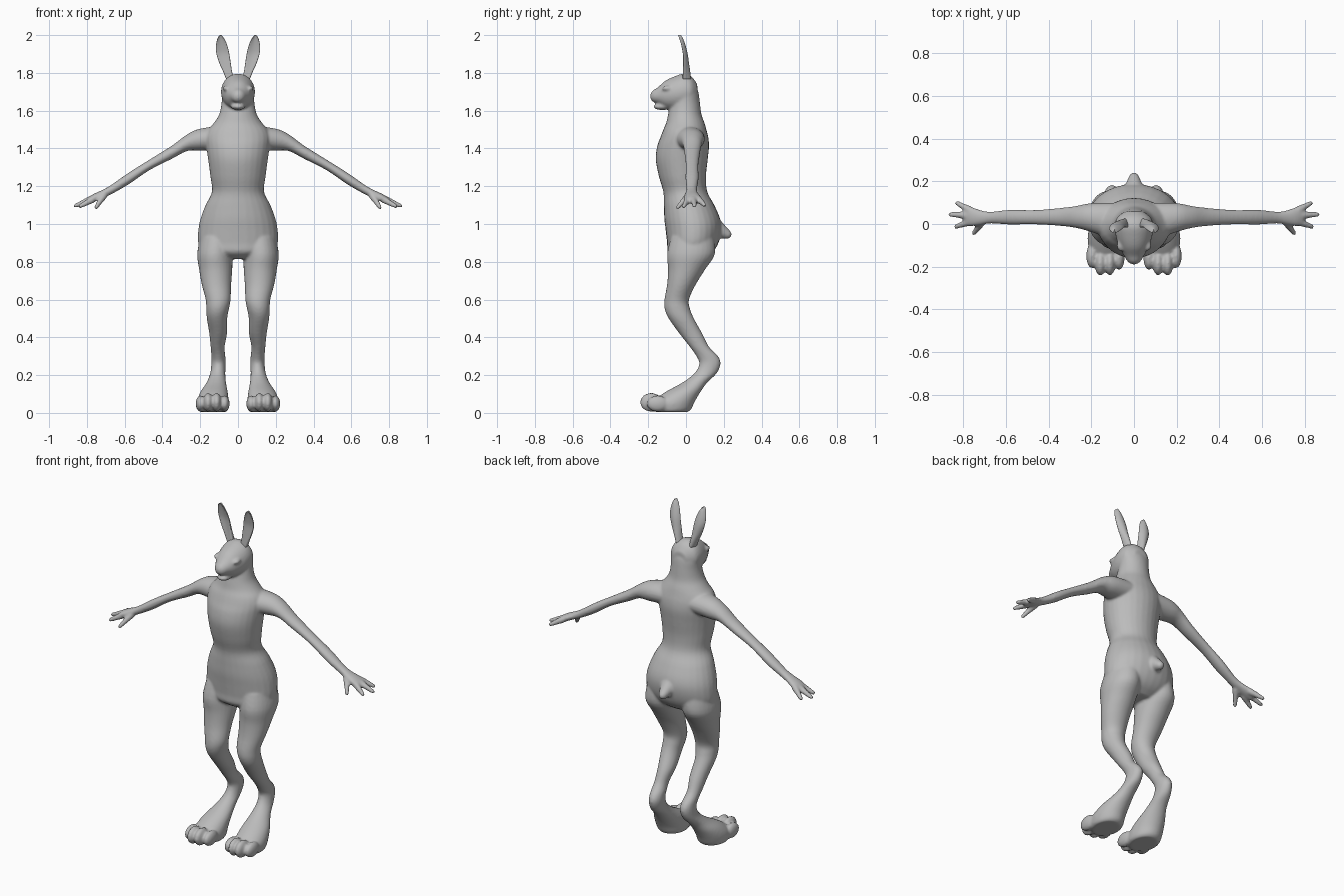
import bpy, bmesh, math
from mathutils import Vector, Matrix

fur = bpy.data.materials.new("grey")
fur.diffuse_color = (0.5, 0.5, 0.5, 1)


def smooth_rows(rows, sub=4):
    """Catmull-Rom interpolation of slice rows."""
    out = []
    n = len(rows)
    for i in range(n - 1):
        a, b, c, d = rows[max(i - 1, 0)], rows[i], rows[i + 1], rows[min(i + 2, n - 1)]
        for k in range(sub):
            t = k / sub
            out.append([0.5 * (2 * q + (r - p) * t + (2 * p - 5 * q + 4 * r - s) * t * t
                               + (3 * q - p - 3 * r + s) * t ** 3)
                        for p, q, r, s in zip(a, b, c, d)])
    out.append(list(rows[-1]))
    return out


def loft(bm, axis, rows, side=1, cup=0.0, seg=28):
    """Skin elliptical slices. Row = (position on axis, centre a, centre b, radius a, radius b)."""
    rings = []
    for p, a, b, ra, rb in smooth_rows(rows):
        ring = []
        for k in range(seg):
            t = 2 * math.pi * k / seg
            u = a + max(ra, .002) * math.cos(t)
            v = b + max(rb, .002) * math.sin(t) - cup * math.cos(t) ** 2
            co = {'x': (p, u, v), 'y': (u, p, v), 'z': (u, v, p)}[axis]
            ring.append(bm.verts.new((co[0] * side, co[1], co[2])))
        rings.append(ring)
    for r0, r1 in zip(rings, rings[1:]):
        for k in range(seg):
            bm.faces.new((r0[k], r0[(k + 1) % seg], r1[(k + 1) % seg], r1[k]))
    bm.faces.new(rings[0])
    bm.faces.new(rings[-1])


def ball(bm, c, r):
    m = Matrix.Translation(c) @ Matrix.Diagonal((r[0], r[1], r[2], 1))
    return bmesh.ops.create_icosphere(bm, subdivisions=3, radius=1, matrix=m)["verts"]


def capsule(bm, p, q, r0, r1, side=1):
    """Tapered rounded stick, the hull of two balls."""
    tmp = bmesh.new()
    for c, r in ((p, r0), (q, r1)):
        ball(tmp, Vector((c[0] * side, c[1], c[2])), (r, r, r))
    res = bmesh.ops.convex_hull(tmp, input=tmp.verts)
    inner = [v for v in tmp.verts if not any(f in set() for f in v.link_faces) and v in set(res["geom_interior"])]
    bmesh.ops.delete(tmp, geom=inner, context='VERTS')
    me = bpy.data.meshes.new("tmp")
    tmp.to_mesh(me)
    tmp.free()
    bm.from_mesh(me)
    bpy.data.meshes.remove(me)


def finish(bm, name):
    bmesh.ops.recalc_face_normals(bm, faces=bm.faces)
    for f in bm.faces:
        f.smooth = True
    me = bpy.data.meshes.new(name)
    bm.to_mesh(me)
    bm.free()
    me.materials.append(fur)
    ob = bpy.data.objects.new(name, me)
    bpy.context.collection.objects.link(ob)
    return ob


def fb(z, x, front, back, rx):
    """Horizontal slice given by its front and back y."""
    return (z, x, (front + back) / 2, rx, (back - front) / 2)


body = bmesh.new()

# torso and neck
loft(body, 'z', [fb(z, 0, f, b, w) for z, f, b, w in (
    (.815, -.05, .09, .10), (.85, -.095, .14, .185), (.90, -.10, .172, .211), (.97, -.108, .187, .21),
    (1.03, -.115, .18, .198), (1.10, -.117, .15, .172), (1.17, -.12, .113, .138),
    (1.25, -.143, .106, .146), (1.34, -.16, .115, .158), (1.41, -.153, .122, .168),
    (1.46, -.135, .118, .172), (1.50, -.12, .108, .158), (1.535, -.105, .098, .128),
    (1.58, -.095, .082, .10), (1.64, -.08, .074, .087), (1.70, -.06, .065, .085),
    (1.745, -.05, .045, .07))])

# head, jaw and nose
loft(body, 'y', [(-.189, 0, 1.676, .012, .012), (-.176, 0, 1.677, .03, .03),
                 (-.15, 0, 1.68, .046, .043), (-.11, 0, 1.685, .068, .073),
                 (-.06, 0, 1.692, .085, .09), (-.01, 0, 1.70, .09, .096),
                 (.03, 0, 1.70, .08, .08), (.06, 0, 1.70, .04, .04)])
ball(body, (0, -.125, 1.621), (.038, .048, .018))

# tail
capsule(body, (0, .14, .985), (0, .218, .945), .055, .024)

for s in (1, -1):
    # eye ridge
    ball(body, (s * .064, -.10, 1.718), (.017, .028, .014))
    # leg down to the sole
    loft(body, 'z', [fb(z, x, f, b, r) for z, x, f, b, r in (
        (.93, .11, -.08, .15, .09), (.84, .122, -.10, .153, .094), (.76, .118, -.095, .102, .088),
        (.68, .114, -.10, .052, .078), (.60, .105, -.114, .016, .066), (.55, .108, -.113, .022, .06),
        (.50, .111, -.092, .042, .054), (.42, .105, -.035, .086, .047), (.35, .108, .02, .122, .037),
        (.30, .104, .055, .170, .037), (.26, .103, .07, .183, .038), (.21, .107, .045, .163, .04),
        (.16, .115, -.02, .112, .052), (.11, .127, -.11, .076, .073), (.06, .133, -.175, .047, .084),
        (.02, .132, -.175, .028, .081), (.005, .132, -.16, .01, .07))], s)
    # toes
    for x, y, h in ((.07, -.158, .043), (.113, -.183, .05), (.158, -.185, .05), (.198, -.15, .043)):
        ball(body, (s * x, y, h + .006), (.026, .058, h))
    # arm and palm
    loft(body, 'x', [(.08, .01, 1.455, .09, .065), (.20, .03, 1.447, .068, .058),
                     (.27, .033, 1.43, .052, .044), (.35, .033, 1.38, .042, .035),
                     (.47, .032, 1.312, .034, .028), (.58, .032, 1.24, .035, .031),
                     (.67, .03, 1.183, .028, .025), (.715, .03, 1.16, .034, .022),
                     (.765, .035, 1.137, .046, .022), (.795, .04, 1.122, .042, .018)], s)
    # fingers and thumb
    for p, q in (((.77, .01, 1.13), (.835, -.012, 1.094)), ((.78, .04, 1.13), (.862, .045, 1.096)),
                 ((.77, .065, 1.133), (.83, .098, 1.10)), ((.71, .012, 1.15), (.752, -.044, 1.088))):
        capsule(body, p, q, .019, .011, s)

# fuse all parts into one soft skin
ob = finish(body, "body")
rm = ob.modifiers.new("fuse", 'REMESH')
rm.mode = 'VOXEL'
rm.voxel_size = .007
rm.use_smooth_shade = True
sm = ob.modifiers.new("soften", 'SMOOTH')
sm.factor = .5
sm.iterations = 6

# ears, cupped toward the front
for s, name in ((1, "left_ear"), (-1, "right_ear")):
    ear = bmesh.new()
    loft(ear, 'z', [(1.765, .042, .004, .02, .022), (1.81, .056, .003, .024, .019),
                    (1.85, .068, .001, .030, .015), (1.90, .080, -.002, .034, .011),
                    (1.94, .086, -.010, .031, .009), (1.975, .090, -.020, .021, .007),
                    (1.993, .092, -.027, .011, .005), (2.0, .092, -.030, .003, .003)], s, cup=.012)
    finish(ear, name)
